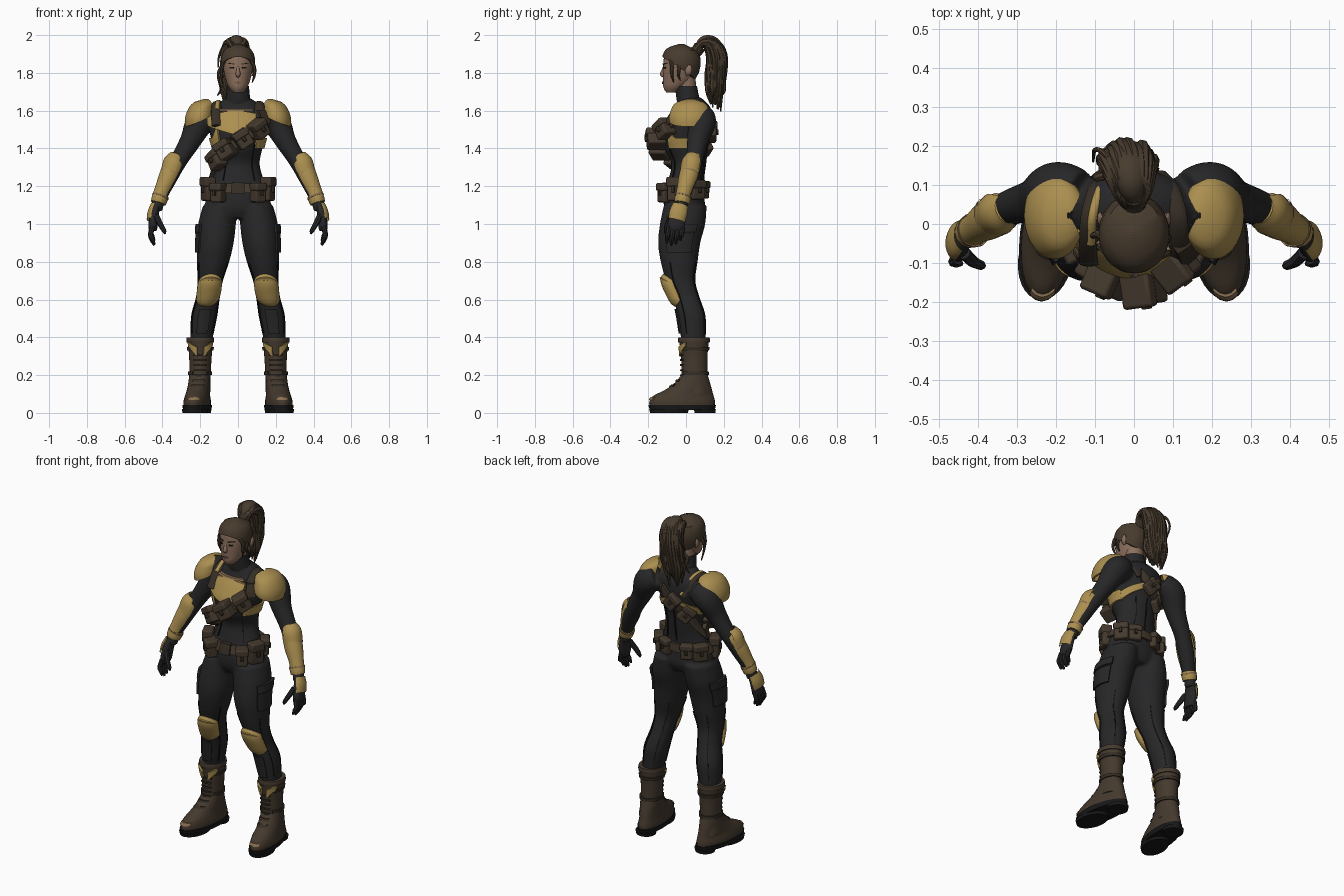
import bpy, bmesh, math, random
from mathutils import Vector, Matrix

if "Cube" in bpy.data.objects:
    bpy.data.objects.remove(bpy.data.objects["Cube"])
random.seed(4)
MATS = {}


def material(name, r, g, b):
    m = bpy.data.materials.new(name)
    m.use_nodes = True
    m.diffuse_color = (r, g, b, 1)
    m.node_tree.nodes["Principled BSDF"].inputs["Base Color"].default_value = (r, g, b, 1)
    MATS[name] = m


material("suit", .02, .02, .0215)
material("seam", .009, .009, .01)
material("gold", .41, .275, .08)
material("leather", .058, .041, .027)
material("dark leather", .036, .027, .018)
material("hair", .064, .044, .027)
material("skin", .26, .16, .108)
material("lips", .18, .09, .065)
material("tan", .25, .16, .08)


def add_object(name, bm, mat, pair):
    """Turn a bmesh into an object; a pair is mirrored across x."""
    me = bpy.data.meshes.new(name)
    bm.to_mesh(me)
    bm.free()
    me.materials.append(MATS[mat])
    ob = bpy.data.objects.new(name, me)
    bpy.context.collection.objects.link(ob)
    if pair:
        ob.modifiers.new("Mirror", "MIRROR").use_clip = False
    return ob


def grid(name, rows, mat, closed=False, pair=False):
    """Skin rows of points."""
    bm = bmesh.new()
    vs = [[bm.verts.new(p) for p in r] for r in rows]
    n = len(rows[0])
    for lo, hi in zip(vs, vs[1:]):
        for j in range(n if closed else n - 1):
            k = (j + 1) % n
            bm.faces.new((lo[j], lo[k], hi[k], hi[j]))
    if closed:
        bm.faces.new(vs[0][::-1])
        bm.faces.new(vs[-1])
    return add_object(name, bm, mat, pair)


def sample(keys, t):
    """Smooth interpolation of tuples keyed by their first value."""
    i = max([0] + [j for j in range(len(keys) - 1) if keys[j][0] <= t])

    def slope(j, c):
        a, b = keys[max(j - 1, 0)], keys[min(j + 1, len(keys) - 1)]
        return (b[c] - a[c]) / (b[0] - a[0])
    p, q = keys[i], keys[i + 1]
    h = q[0] - p[0]
    s = min(max((t - p[0]) / h, 0), 1)
    return [p[c] * (1 + 2 * s) * (1 - s) ** 2 + q[c] * s * s * (3 - 2 * s)
            + h * slope(i, c) * s * (1 - s) ** 2 + h * slope(i + 1, c) * s * s * (s - 1)
            for c in range(1, len(p))]


def on(rings, a, z, off=0.0):
    """Point on a body of (z, x, y, rx, ry[, skew]) rings; angle 0 is front, 90 is left."""
    v = sample(rings, z)
    a = math.radians(a)
    dy = -max(v[3] + off, .002) * math.cos(a)
    skew = v[4] if len(v) > 4 else 0
    return (v[0] + max(v[2] + off, .002) * math.sin(a) - skew * dy, v[1] + dy, z)


def loft(name, rings, mat, pair=False, n=28, step=.015):
    z0, z1 = rings[0][0], rings[-1][0]
    m = max(4, round((z1 - z0) / step))
    rows = [[on(rings, j * 360 / n, z0 + (z1 - z0) * i / m) for j in range(n)] for i in range(m + 1)]
    return grid(name, rows, mat, True, pair)


def wrap(name, rings, a0, a1, lo, hi, th, mat, pair=False, dome=False):
    """Raised plate following a body between two angles and two heights."""
    f = lo if callable(lo) else lambda a: lo
    g = hi if callable(hi) else lambda a: hi
    nu = max(3, round((a1 - a0) / 6))
    nv = max(3, round((g((a0 + a1) / 2) - f((a0 + a1) / 2)) / .015))
    us, vs = [[0] + [i / n for i in range(n + 1)] + [1] for n in (nu, nv)]
    rows = []
    for i, v in enumerate(vs):
        row = []
        for j, u in enumerate(us):
            edge = i in (0, nv + 2) or j in (0, nu + 2)
            swell = (math.sin(math.pi * u) * math.sin(math.pi * v)) if dome else 1
            off = -.006 if edge else .004 + (th - .004) * max(swell, 0) ** .5
            a = a0 + (a1 - a0) * u
            row.append(on(rings, a, f(a) + (g(a) - f(a)) * v, off))
        rows.append(row)
    return grid(name, rows, mat, False, pair)


def tube(name, pts, mat, pair=False, ref=(1, 0, 0), flat=1, arc=None, n=12):
    """Swept ellipse through (x, y, z, radius) points, or an open arc of it."""
    keys = [(i, *p) for i, p in enumerate(pts)]
    m = 5 * (len(pts) - 1)
    path = [sample(keys, i / 5) for i in range(m + 1)]
    rows = []
    for i, p in enumerate(path):
        t = (Vector(path[min(i + 1, m)][:3]) - Vector(path[max(i - 1, 0)][:3])).normalized()
        u = Vector(ref)
        u = (u - t * u.dot(t)).normalized()
        v = t.cross(u)
        angs = [arc[0] + (arc[1] - arc[0]) * j / n for j in range(n + 1)] if arc else [360 * j / n for j in range(n)]
        rows.append([Vector(p[:3]) + max(p[3], .002) * (flat * math.cos(math.radians(a)) * u
                     + math.sin(math.radians(a)) * v) for a in angs])
    return grid(name, rows, mat, arc is None, pair)


def pouch(name, a, z, w, d, h, roll=0, pair=False):
    """Boxy pouch on the torso with a flap and a clasp, rolled along its strap."""
    turn = Matrix.Rotation(math.radians(a), 4, "Z") @ Matrix.Rotation(math.radians(-roll), 4, "Y")
    base = Matrix.Translation(on(torso, a, z)) @ turn
    parts = (("", w, d, h, 0, "leather"), ("_flap", w + .006, d + .007, h * .42, h * .31, "leather"),
             ("_clasp", w * .22, d + .012, h * .3, .0, "dark leather"))
    for tag, pw, pd, ph, up, mat in parts:
        bm = bmesh.new()
        bmesh.ops.create_cube(bm, size=1, matrix=base @ Matrix.Translation((0, .012 - (pd + .012) / 2, up))
                              @ Matrix.Diagonal((pw, pd + .012, ph, 1)))
        bevel = add_object(name + tag, bm, mat, pair).modifiers.new("Bevel", "BEVEL")
        bevel.width, bevel.segments = min(.009, pw * .2), 2


# Torso, legs and arms, fused into one suit
torso = [(1.03, 0, -.008, .09, .085), (1.08, 0, -.008, .165, .108), (1.16, 0, -.01, .165, .105),
         (1.24, 0, 0, .135, .092), (1.32, 0, .012, .115, .09), (1.4, 0, 0, .13, .112),
         (1.48, 0, .005, .15, .128), (1.56, 0, .027, .162, .113), (1.62, 0, .04, .13, .088),
         (1.67, 0, .02, .06, .06)]
leg = [(.36, .197, .042, .055, .062), (.44, .188, .036, .064, .07), (.52, .178, .028, .07, .075),
       (.62, .158, 0, .064, .07), (.7, .147, -.028, .068, .078), (.8, .132, -.036, .086, .098),
       (.9, .12, -.036, .097, .112), (1.0, .111, -.018, .1, .12), (1.1, .095, -.004, .09, .114)]
arm = [(.14, .07, 1.575, .07), (.2, .084, 1.54, .076), (.252, .062, 1.44, .057), (.312, .044, 1.34, .047),
       (.368, .014, 1.24, .045), (.42, -.02, 1.12, .033), (.43, -.025, 1.07, .032)]
body = [loft("suit_body", torso, "suit"), loft("leg", leg, "suit", True), tube("arm", arm, "suit", True, n=20)]
for ob in bpy.context.scene.objects:
    ob.select_set(ob in body)
bpy.context.view_layer.objects.active = body[0]
bpy.ops.object.convert(target="MESH")
bpy.ops.object.join()
fuse = body[0].modifiers.new("Fuse", "REMESH")
fuse.mode, fuse.voxel_size, fuse.use_smooth_shade = "VOXEL", .009, True
relax = body[0].modifiers.new("Relax", "SMOOTH")
relax.factor, relax.iterations = .5, 6
loft("collar", [(1.62, 0, .03, .085, .07), (1.66, 0, .012, .066, .062), (1.73, 0, 0, .058, .058)], "suit")

# Suit seams, shin panels and thigh pockets
for a in (60, 150, 215, 300):
    wrap("leg_seam", leg, a - 2, a + 2, .42, .8, .005, "seam", True)
for a in (-35, 40, 150, 180):
    wrap("waist_seam", torso, a - 1.5, a + 1.5, 1.23, 1.42, .005, "seam")
wrap("thigh_pocket", leg, 55, 125, .85, .99, .01, "suit", True)
wrap("pocket_flap", leg, 53, 127, .96, 1.0, .014, "suit", True)
wrap("pocket_seam", leg, 55, 125, .951, .959, .013, "seam", True)
wrap("shin_panel", leg, -25, 25, .42, .55, .008, "suit", True)

# Knee pads
wrap("knee_pad", leg, -60, 58, lambda a: .562 + a * a * .00001, lambda a: .735 - a * a * .00001, .036, "gold", True, True)
wrap("knee_pad_rim", leg, -56, 54, lambda a: .69 - a * a * .00001, lambda a: .728 - a * a * .00001, .03, "gold", True, True)

# Boots
shaft = [(.1, .207, .045, .06, .08), (.18, .202, .045, .056, .07), (.3, .199, .044, .06, .07), (.395, .2, .042, .07, .08)]
foot = [(.03, .216, -.02, .07, .172, .12), (.06, .216, -.02, .07, .174, .12), (.09, .214, -.014, .064, .16, .12),
        (.12, .21, .012, .06, .126, .1), (.16, .205, .034, .058, .093, .05), (.2, .202, .045, .056, .07, 0)]
loft("boot_shaft", shaft, "leather", True)
loft("boot_foot", foot, "leather", True, step=.01)
loft("boot_cuff", [(.372, .2, .042, .073, .083), (.385, .2, .042, .074, .085), (.4, .2, .042, .072, .082)], "leather", True)
loft("boot_sole", [(.015, .216, -.02, .072, .172, .12), (.042, .216, -.02, .076, .179, .12)], "seam", True)
loft("sole_front", [(0, .227, -.09, .066, .1, .1), (.02, .227, -.09, .07, .105, .1)], "seam", True)
loft("sole_heel", [(0, .2, .1, .056, .055), (.02, .2, .1, .06, .058)], "seam", True)
for i in range(7):
    z = .14 + i * .027
    wrap("boot_lace", foot if z < .19 else shaft, -32, 32, z, z + .01, .008, "dark leather", True)
for z in (.2, .33):
    wrap("boot_strap", shaft, 40, 320, z, z + .018, .007, "dark leather", True)
for s in (-1, 1):
    wrap("boot_guard", shaft, min(s * 14, s * 58), max(s * 14, s * 58), lambda a: .28 + abs(a) * .0013,
         lambda a: .34 + abs(a) * .0006, .012, "gold", True)
wrap("toe_patch", foot, -26, 26, .068, .084, .006, "tan", True)

# Belt and its pouches
wrap("belt", torso, -180, 180, 1.165, 1.215, .014, "leather")
wrap("belt_buckle", torso, -11, 11, 1.16, 1.22, .026, "dark leather")
for a, z, w, d, h in ((35, 1.165, .066, .05, .1), (66, 1.185, .08, .042, .125), (126, 1.18, .08, .035, .1),
                      (155, 1.18, .07, .03, .09)):
    pouch("belt_pouch", a, z, w, d, h, 0, True)

# Gold chest and rib armour
wrap("chest_plate", torso, -66, 50, lambda a: 1.472 + abs(a + 5) * .0008, lambda a: 1.605 - abs(a + 5) * .0005, .017, "gold")
wrap("chest_plate_edge", torso, -40, 30, 1.599, 1.608, .018, "tan")
wrap("rib_plate", torso, 42, 112, 1.4, lambda a: 1.455 + max(0, 62 - a) * .003, .01, "gold", True)
wrap("back_band", torso, 112, 180, lambda a: 1.4 + (a - 112) * .0012, lambda a: 1.445 + (a - 112) * .001, .009, "gold", True)


# Bandolier with pouches
def sash(a):
    return 1.435 + .0018 * a


def back_sash(a):
    return 1.54 - (a - 160) * .00245


wrap("bandolier_front", torso, -90, 52, lambda a: sash(a) - .03, lambda a: sash(a) + .03, .022, "leather")
wrap("bandolier_back", torso, 158, 270, lambda a: back_sash(a) - .034, lambda a: back_sash(a) + .034, .012, "leather")
for a, d in ((-54, .058), (-23, .085), (8, .085), (37, .066)):
    pouch("bandolier_pouch", a, sash(a), .082, d, .094, 33)
for a in (182, 212):
    pouch("back_pouch", a, back_sash(a), .075, .026, .095, -40)
over = [(.115, -.1, 1.52, .011), (.115, -.05, 1.595, .011), (.11, .02, 1.64, .011), (.09, .09, 1.61, .011), (.06, .127, 1.53, .011)]
tube("shoulder_strap", over, "dark leather", True, flat=2.4)
tube("strap_trim", [(.004 - x, y, z + .007, r) for x, y, z, r in over[1:]], "gold", flat=1.1)
wrap("strap_clip", torso, 36, 56, 1.53, 1.6, .045, "dark leather")

# Shoulder pads
pad = [(1.51, .209, .022, .064, .096), (1.56, .204, .022, .07, .105), (1.61, .194, .022, .062, .092),
       (1.645, .18, .022, .045, .065), (1.662, .168, .022, .006, .01)]
wrap("shoulder_pad", pad, -50, 230, lambda a: 1.515 + (abs(a - 90) / 140) ** 2 * .06, 1.661, .007, "gold", True)

# Gauntlets and hands
out = (.8, -.6, 0)
tube("gauntlet", [(.322, .042, 1.345, .03), (.335, .034, 1.325, .05), (.367, .014, 1.25, .052), (.4, -.007, 1.18, .042),
                  (.415, -.017, 1.14, .039), (.418, -.018, 1.135, .03)], "gold", True, ref=out, arc=(-105, 105), n=20)
tube("elbow_guard", [(.32, .042, 1.362, .04), (.338, .034, 1.325, .057), (.356, .022, 1.27, .055)], "gold", True,
     ref=out, arc=(-85, 75))
tube("elbow_trim", [(.355, .024, 1.272, .056), (.36, .02, 1.262, .056)], "tan", True, ref=out, arc=(-85, 75))
tube("wrist_cuff", [(.408, -.013, 1.155, .042), (.416, -.018, 1.13, .043), (.422, -.022, 1.11, .04)], "gold", True)
tube("cuff_trim", [(.409, -.015, 1.15, .045), (.412, -.017, 1.142, .045)], "tan", True)
tube("palm", [(.428, -.025, 1.1, .032), (.443, -.04, 1.05, .043), (.45, -.053, .99, .045), (.451, -.055, .965, .036)],
     "suit", True, flat=.55, n=16)
tube("hand_plate", [(.436, -.028, 1.1, .042), (.449, -.04, 1.06, .048), (.456, -.05, 1.02, .045)], "gold", True,
     flat=.62, arc=(-85, 85))
for i in range(4):
    y = -.09 + .024 * i
    drop = (.012, 0, .006, .025)[i]
    tube("finger", [(.451, y, .99, .014), (.463, y - .006, .945, .0135), (.455, y - .01, .915 + drop, .012),
                    (.443, y - .012, .887 + drop, .006)], "suit", True, n=8)
tube("thumb", [(.435, -.075, 1.045, .017), (.412, -.097, 1.0, .015), (.392, -.106, .965, .012), (.386, -.108, .947, .005)],
     "suit", True, n=8)

# Head and face
head = [(1.697, 0, -.075, .025, .03), (1.72, 0, -.064, .047, .055), (1.76, 0, -.043, .064, .078),
        (1.8, 0, -.032, .074, .09), (1.85, 0, -.026, .081, .094), (1.9, 0, -.025, .074, .086),
        (1.93, 0, -.025, .045, .055), (1.942, 0, -.025, .01, .01)]
loft("head", head, "skin")
loft("neck", [(1.66, 0, .005, .05, .05), (1.8, 0, 0, .052, .05)], "skin")
tube("nose", [(0, -.113, 1.84, .006), (0, -.12, 1.815, .009), (0, -.125, 1.793, .013), (0, -.116, 1.782, .009)], "skin")
tube("ears", [(.076, .008, 1.785, .008), (.084, .012, 1.805, .018), (.086, .016, 1.83, .014), (.08, .012, 1.842, .004)],
     "skin", True, flat=.5)
wrap("lips", head, -16, 16, lambda a: 1.741 + abs(a) * .0004, lambda a: 1.755 - abs(a) * .0003, .006, "lips")
wrap("eyes", head, 16, 32, 1.823, 1.831, .006, "seam", True)
wrap("eyebrows", head, 11, 40, lambda a: 1.842 + .0002 * a, lambda a: 1.848 + .0001 * a, .007, "hair", True)

# Hair cap, ponytail and loose locks
scalp = head[:-2] + [(1.934, 0, -.025, .05, .06), (1.953, 0, -.025, .003, .003)]
wrap("hair_cap", scalp, -180, 180, lambda a: 1.825 + .06 * math.cos(math.radians(a)), 1.953, .01, "hair")
tube("hair_tie", [(0, .035, 1.895, .034), (0, .06, 1.92, .032), (0, .075, 1.94, .034)], "dark leather")
spine = [(0, .045, 1.905, .01), (-.005, .09, 1.962, .032), (-.012, .14, 1.948, .047), (-.018, .162, 1.88, .05),
         (-.02, .158, 1.79, .047), (-.025, .154, 1.71, .045), (-.03, .155, 1.64, .033)]
tube("ponytail_core", [(x, y, z, r * .95) for x, y, z, r in spine[:-1]] + [(-.035, .155, 1.63, .004)], "hair", flat=1.15)
for i in range(22):
    a, end, phase = i * math.tau / 22, random.uniform(-.05, .04), random.uniform(0, 6)
    pts = []
    for j, (x, y, z, r) in enumerate(spine):
        b = a + .12 * j
        k = r * (1 + (.14 * math.sin(phase + 1.8 * j) if j > 2 else 0))
        pts.append((x + 1.2 * k * math.cos(b), y + .85 * k * math.sin(b), z + (end if j == 6 else 0)
                    + (.5 * r * math.sin(b) if j == 1 else 0), .003 if j == 6 else .015))
    tube("ponytail_lock", pts, "hair", n=7)
for x, y, z, bend in ((.075, -.075, 1.75, .012), (.08, -.04, 1.76, .006), (-.09, -.03, 1.7, -.015), (-.08, -.06, 1.74, -.008)):
    s = 1 if x > 0 else -1
    tube("loose_lock", [(s * .05, -.09, 1.885, .009), (s * .083, y, 1.84, .01), (x + bend, y, 1.79, .008), (x, y + .01, z, .003)],
         "hair", n=7)
tube("stray_lock", [(-.05, .13, 1.8, .01), (-.095, .12, 1.77, .012), (-.085, .13, 1.72, .01), (-.11, .12, 1.68, .003)], "hair", n=7)
tube("flying_lock", [(-.03, .13, 1.96, .008), (-.075, .18, 1.94, .007), (-.1, .19, 1.89, .006), (-.105, .16, 1.83, .003)], "hair", n=7)

# Smooth shading with sharp edges kept
for ob in bpy.context.scene.objects:
    ob.select_set(ob.type == "MESH")
    if ob.type == "MESH":
        bpy.context.view_layer.objects.active = ob
bpy.ops.object.shade_smooth_by_angle(angle=math.radians(40))
